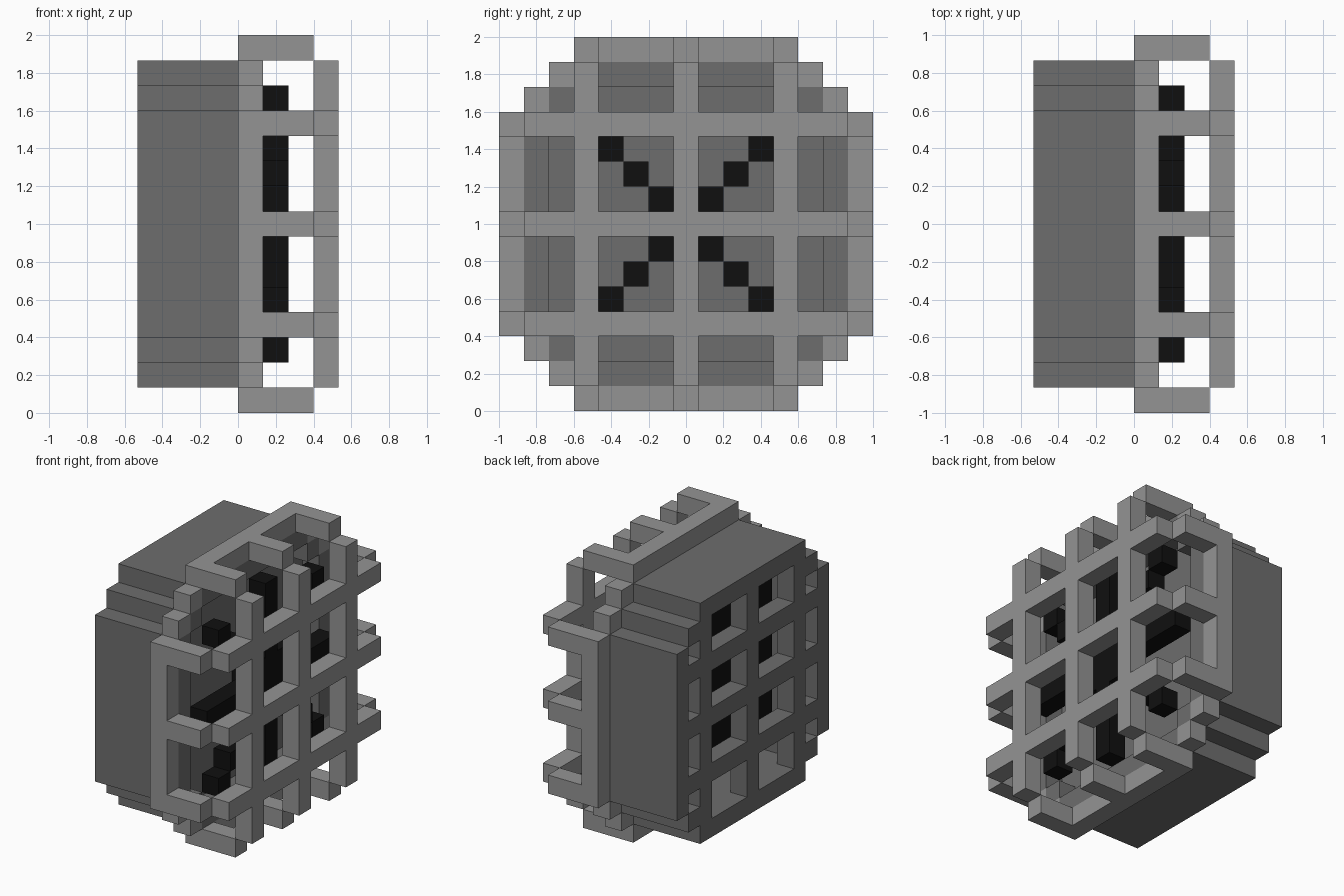
import bpy, bmesh
from mathutils import Vector

cube = bpy.data.objects.get("Cube")
if cube:
    bpy.data.objects.remove(cube, do_unlink=True)

U = 2 / 15                      # size of one block
MID = 7                         # middle block in y and z


def material(name, v):
    m = bpy.data.materials.new(name)
    m.use_nodes = True
    m.diffuse_color = (v, v, v, 1)
    bsdf = next(n for n in m.node_tree.nodes if n.type == 'BSDF_PRINCIPLED')
    bsdf.inputs["Base Color"].default_value = (v, v, v, 1)
    bsdf.inputs["Roughness"].default_value = 0.8
    return m


light = material("light_grey", 0.295)
dark = material("dark_grey", 0.155)
black = material("black", 0.005)


def box(x, y, z):
    """Set of blocks filling inclusive (first, last) ranges."""
    return {(i, j, k) for i in range(x[0], x[1] + 1)
            for j in range(y[0], y[1] + 1) for k in range(z[0], z[1] + 1)}


def four_way(cells):
    """Repeat blocks mirrored in y and z and with y and z swapped."""
    out = set()
    for x, y, z in cells:
        for a, b in ((y, z), (z, y)):
            out |= {(x, p, q) for p in (a, 2 * MID - a) for q in (b, 2 * MID - b)}
    return out


def build(name, cells, mat):
    """Outer skin of a set of blocks as one clean mesh object."""
    bm = bmesh.new()
    for c in cells:
        for axis in range(3):
            for side in (0, 1):
                n = list(c)
                n[axis] += 2 * side - 1
                if tuple(n) in cells:
                    continue
                a, b = (axis + 1) % 3, (axis + 2) % 3
                corners = []
                for da, db in ((0, 0), (1, 0), (1, 1), (0, 1)):
                    p = list(c)
                    p[axis] += side
                    p[a] += da
                    p[b] += db
                    corners.append(Vector(((p[0] - 4) * U, (p[1] - 7.5) * U, p[2] * U)))
                if not side:
                    corners.reverse()
                bm.faces.new([bm.verts.new(v) for v in corners])
    bmesh.ops.remove_doubles(bm, verts=bm.verts, dist=1e-4)
    mesh = bpy.data.meshes.new(name)
    bm.to_mesh(mesh)
    bm.free()
    mesh.materials.append(mat)
    ob = bpy.data.objects.new(name, mesh)
    bpy.context.collection.objects.link(ob)
    return ob


def inside(y, z):
    """Stepped round outline of the housing."""
    a, b = sorted((abs(y - MID), abs(z - MID)))
    return b <= 6 and a + b <= 10


disc = {(y, z) for y in range(15) for z in range(15) if inside(y, z)}
ring = four_way(box((0, 0), (3, 11), (13, 13)) | {(0, 2, 12)})
ring = {(y, z) for _, y, z in ring}

# Housing: outer wall, slotted back and solid inner floor
housing = {(x, y, z) for x in range(5) for y, z in ring}
housing |= {(0, y, z) for y, z in disc
            if y in (1, 3, 7, 11, 13) or z in (1, 4, 7, 10, 13)}
housing |= {(3, y, z) for y, z in disc}
build("housing", housing, dark)

# Dark plate behind the back slots
build("back_core", box((2, 2), (3, 11), (3, 11)), black)

# Stepped rim with prongs that carry the guard
rim = box((4, 4), (3, 11), (14, 14)) | {(4, 2, 13)}
for y in (3, 7, 11):
    rim |= box((4, 6), (y, y), (14, 14))
build("rim", four_way(rim), light)

# Guard grid on the open side
guard = set()
for y in (3, 7, 11):
    guard |= box((7, 7), (y, y), (1, 13))
build("guard_grid", four_way(guard), light)

# Eight-armed rotor with a short hub
rotor = box((5, 5), (7, 7), (2, 12)) | {(5, i, i) for i in range(3, 12)}
build("rotor", four_way(rotor) | {(4, MID, MID)}, black)
